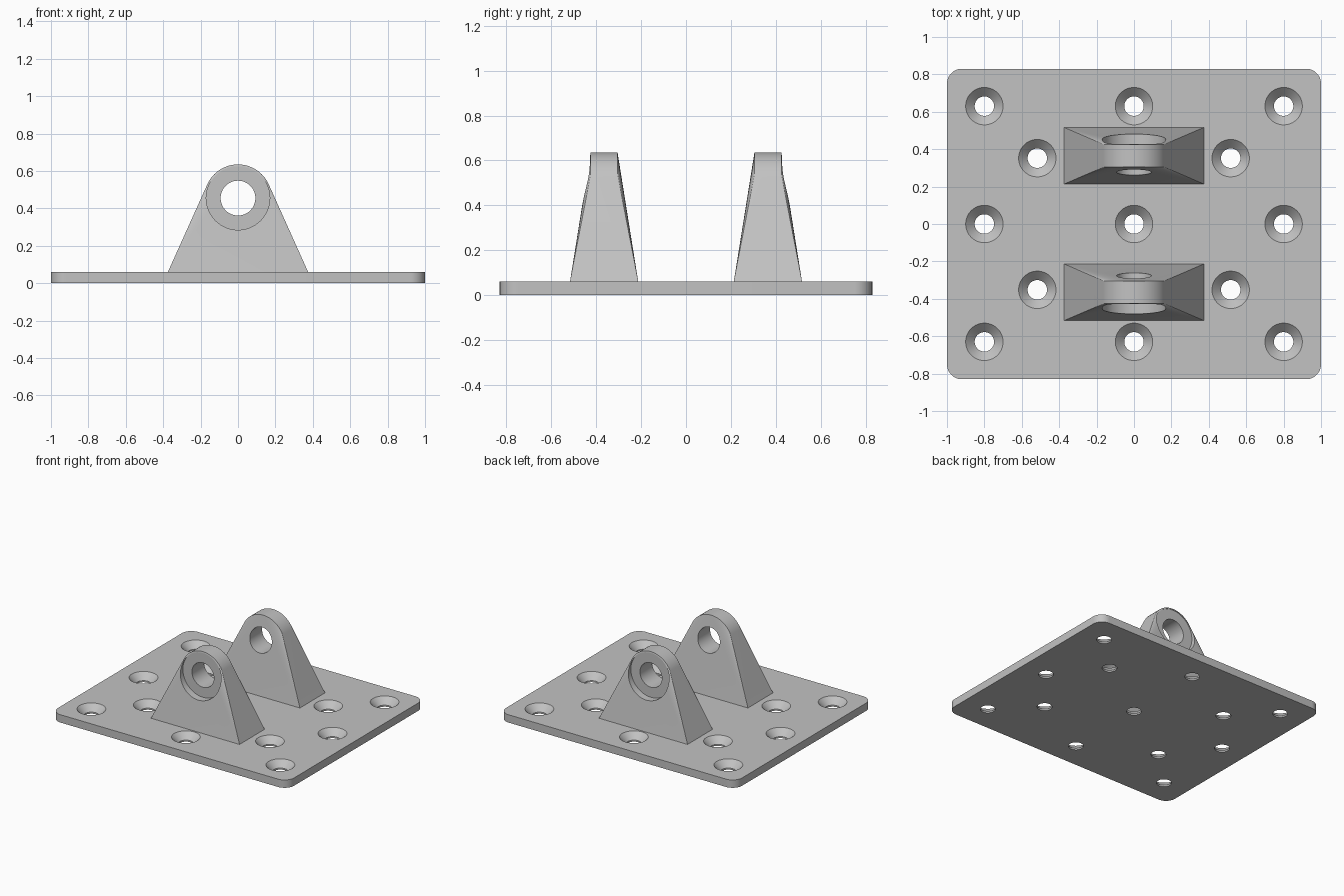
import bpy, bmesh, math
from mathutils import Matrix, Vector

if "Cube" in bpy.data.objects:
    bpy.data.objects.remove(bpy.data.objects["Cube"], do_unlink=True)

PLATE_TOP = 0.06
EYE_Z, EYE_R = 0.455, 0.18

steel = bpy.data.materials.new("plain grey metal")
steel.use_nodes = True
steel.diffuse_color = (0.54, 0.54, 0.54, 1)
steel.node_tree.nodes["Principled BSDF"].inputs["Base Color"].default_value = steel.diffuse_color


def to_object(name, bm):
    bmesh.ops.recalc_face_normals(bm, faces=bm.faces)
    mesh = bpy.data.meshes.new(name)
    bm.to_mesh(mesh)
    bm.free()
    mesh.materials.append(steel)
    obj = bpy.data.objects.new(name, mesh)
    bpy.context.collection.objects.link(obj)
    return obj


def add_frustum(bm, place, r_low, r_high, low, high):
    """Round section along local z, from low to high."""
    bmesh.ops.create_cone(bm, cap_ends=True, segments=64, radius1=r_low, radius2=r_high,
                          depth=high - low,
                          matrix=place @ Matrix.Translation((0, 0, (low + high) / 2)))


def cut(obj, bm):
    """Subtract a cutter mesh and apply the result."""
    cutter = to_object("cutter", bm)
    cutter.hide_render = True
    mod = obj.modifiers.new("cut", 'BOOLEAN')
    mod.operation, mod.solver, mod.object = 'DIFFERENCE', 'EXACT', cutter
    select(obj)
    bpy.ops.object.modifier_apply(modifier=mod.name)
    bpy.data.objects.remove(cutter, do_unlink=True)


def select(obj):
    bpy.ops.object.select_all(action='DESELECT')
    obj.select_set(True)
    bpy.context.view_layer.objects.active = obj


def smooth(obj):
    select(obj)
    bpy.ops.object.shade_smooth_by_angle(angle=math.radians(20))


# Base plate with rounded corners
bm = bmesh.new()
bmesh.ops.create_cube(bm, size=1, matrix=Matrix.Translation((0, 0, PLATE_TOP / 2))
                      @ Matrix.Diagonal((2, 1.66, PLATE_TOP, 1)))
upright = [e for e in bm.edges if abs(e.verts[0].co.z - e.verts[1].co.z) > 0.01]
bmesh.ops.bevel(bm, geom=upright, offset=0.08, segments=12, profile=0.5, affect='EDGES')
plate = to_object("base_plate", bm)

# Countersunk screw holes
holes = [(x, y) for x in (-0.8, 0, 0.8) for y in (-0.63, 0, 0.63)]
holes += [(x, y) for x in (-0.517, 0.517) for y in (-0.352, 0.352)]
for x, y in holes:
    bm = bmesh.new()
    at = Matrix.Translation((x, y, 0))
    add_frustum(bm, at, 0.052, 0.052, -0.05, 0.012)
    # Weld the countersink onto the straight bore
    add_frustum(bm, at, 0.052, 0.108, 0.012, 0.068)
    bmesh.ops.remove_doubles(bm, verts=bm.verts, dist=0.0001)
    inner = [f for f in bm.faces if len(f.verts) > 4 and abs(f.calc_center_median().z - 0.012) < 0.001]
    bmesh.ops.delete(bm, geom=inner, context='FACES_ONLY')
    cut(plate, bm)
smooth(plate)


def make_lug(name, turn):
    # Hull from a rectangular foot up to a round eye
    bm = bmesh.new()
    for x in (-0.375, 0.375):
        for y in (-0.517, -0.213):
            bm.verts.new((x, y, PLATE_TOP))
    for y in (-0.425, -0.305):
        for i in range(96):
            a = math.tau * i / 96
            bm.verts.new((EYE_R * math.cos(a), y, EYE_Z + EYE_R * math.sin(a)))
    hull = bmesh.ops.convex_hull(bm, input=bm.verts)
    loose = {g for g in hull["geom_interior"] + hull["geom_unused"]
             if isinstance(g, bmesh.types.BMVert)}
    bmesh.ops.delete(bm, geom=list(loose), context='VERTS')
    bmesh.ops.dissolve_limit(bm, angle_limit=0.002, verts=bm.verts, edges=bm.edges)
    lug = to_object(name, bm)

    # Pin bore, then the flat round seat on the outer face
    along_y = Matrix.Translation((0, 0, EYE_Z)) @ Matrix.Rotation(math.pi / 2, 4, 'X')
    for radius, low, high in ((0.093, 0.1, 0.7), (0.17, 0.424, 0.7)):
        bm = bmesh.new()
        add_frustum(bm, along_y, radius, radius, low, high)
        cut(lug, bm)
    lug.data.transform(Matrix.Rotation(turn, 4, 'Z'))
    smooth(lug)


make_lug("front_lug", 0)
make_lug("back_lug", math.pi)
